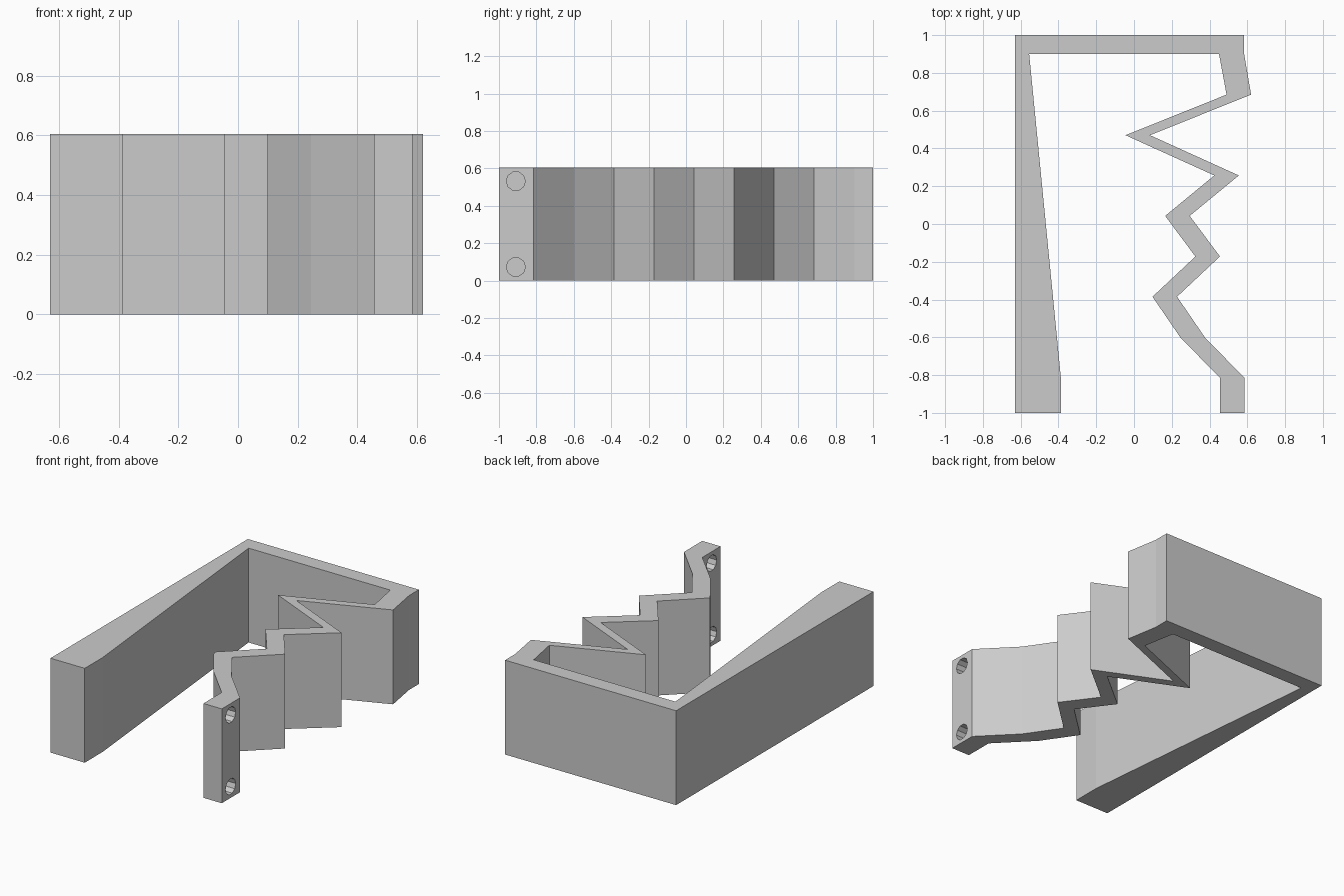
import bpy
import bmesh
from math import pi
from mathutils import Matrix

cube = bpy.data.objects.get("Cube")
if cube:
    bpy.data.objects.remove(cube, do_unlink=True)

HEIGHT = 0.605
STRIP = 0.13  # sideways thickness of the zigzag strip

grey = bpy.data.materials.new("plain grey")
grey.use_nodes = True
colour = (0.6, 0.6, 0.6, 1)
grey.diffuse_color = colour
grey.node_tree.nodes["Principled BSDF"].inputs["Base Color"].default_value = colour


def finish(name, bm):
    bmesh.ops.recalc_face_normals(bm, faces=bm.faces)
    mesh = bpy.data.meshes.new(name)
    bm.to_mesh(mesh)
    bm.free()
    mesh.materials.append(grey)
    obj = bpy.data.objects.new(name, mesh)
    bpy.context.collection.objects.link(obj)
    return obj


# Outline: tapered wall, back bar, and zigzag strip running to the front
zigzag = [(0.62, 0.685), (0.085, 0.47), (0.555, 0.257), (0.295, 0.043),
          (0.455, -0.172), (0.228, -0.385), (0.375, -0.6), (0.585, -0.815),
          (0.585, -1)]
inner = [(x - STRIP, y) for x, y in reversed(zigzag)]
wall_back = [(-0.63, -1), (-0.63, 1), (0.583, 1), (0.583, 0.9)]
wall_inside = [(0.45, 0.9), (-0.555, 0.9), (-0.387, -0.815), (-0.387, -1)]

bm = bmesh.new()
outline = wall_back + zigzag + inner + wall_inside
base = bm.faces.new([bm.verts.new((x, y, 0)) for x, y in outline])
top = bmesh.ops.extrude_face_region(bm, geom=[base], use_keep_orig=True)["geom"]
bmesh.ops.translate(bm, vec=(0, 0, HEIGHT),
                    verts=[g for g in top if isinstance(g, bmesh.types.BMVert)])
body = finish("zigzag_frame", bm)

# Two screw holes through the front end of the strip
bm = bmesh.new()
for z in (0.073, HEIGHT - 0.073):
    place = Matrix.Translation((0.52, -0.91, z)) @ Matrix.Rotation(pi / 2, 4, "Y")
    bmesh.ops.create_cone(bm, cap_ends=True, segments=10, radius1=0.051,
                          radius2=0.051, depth=0.3, matrix=place)
cutter = finish("hole_cutter", bm)
cutter.hide_render = True
cutter.hide_set(True)

cut = body.modifiers.new("screw_holes", "BOOLEAN")
cut.object = cutter
cut.operation = "DIFFERENCE"
cut.solver = "EXACT"
